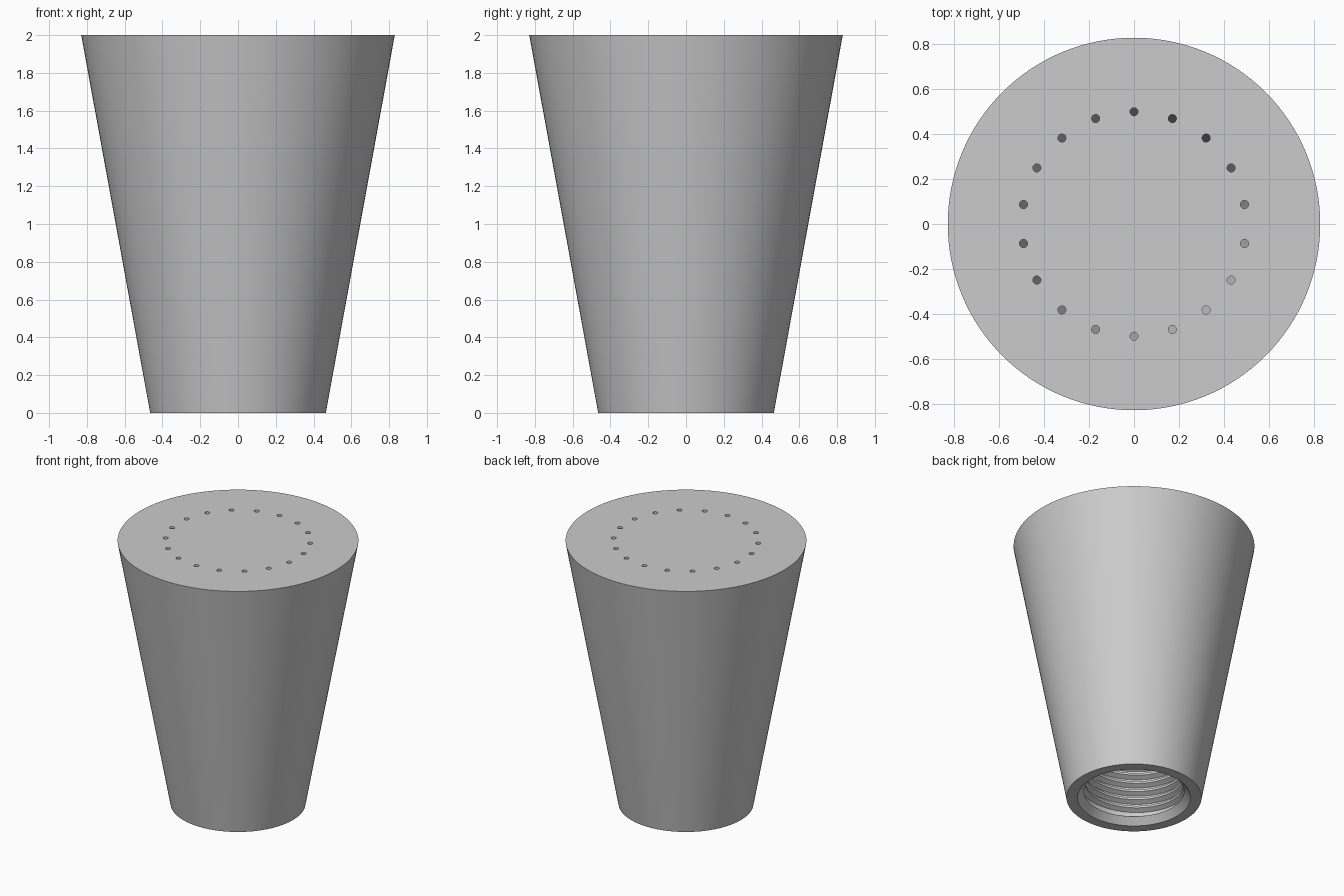
import bpy, bmesh
from math import pi, cos, sin, radians
from mathutils import Vector, Matrix

cube = bpy.data.objects.get("Cube")
if cube:
    bpy.data.objects.remove(cube, do_unlink=True)

TOP, PLATE = 2.0, 0.06
SEGMENTS = 128
BORE_R, BORE_TOP = 0.38, 0.5
HOLES, HOLE_RING, HOLE_R = 18, 0.5, 0.018

grey = bpy.data.materials.new("light grey")
grey.use_nodes = True
grey.diffuse_color = (0.6, 0.6, 0.6, 1)
grey.node_tree.nodes["Principled BSDF"].inputs["Base Color"].default_value = (0.6, 0.6, 0.6, 1)


def make_object(name, bm):
    bmesh.ops.recalc_face_normals(bm, faces=bm.faces)
    mesh = bpy.data.meshes.new(name)
    bm.to_mesh(mesh)
    bm.free()
    mesh.materials.append(grey)
    obj = bpy.data.objects.new(name, mesh)
    bpy.context.collection.objects.link(obj)
    return obj


def activate(obj):
    bpy.ops.object.select_all(action="DESELECT")
    obj.select_set(True)
    bpy.context.view_layer.objects.active = obj


def lathe(name, profile):
    bm = bmesh.new()
    verts = [bm.verts.new((r, 0, z)) for r, z in profile]
    edges = [bm.edges.new(pair) for pair in zip(verts, verts[1:])]
    bmesh.ops.spin(bm, geom=verts + edges, cent=(0, 0, 0), axis=(0, 0, 1),
                   angle=2 * pi, steps=SEGMENTS)
    bmesh.ops.remove_doubles(bm, verts=bm.verts, dist=1e-5)
    return make_object(name, bm)


# Hollow tapered body: outside, chamfered mouth, bore, inner cone
body = lathe("tapered_body", [
    (0, TOP), (0.83, TOP), (0.465, 0), (0.39, 0), (0.345, 0.05),
    (BORE_R, 0.07), (BORE_R, BORE_TOP), (0.75, TOP - PLATE), (0, TOP - PLATE)])

# Ring of holes through the top plate
bm = bmesh.new()
for i in range(HOLES):
    a = pi / 2 + 2 * pi * i / HOLES
    place = Matrix.Translation((HOLE_RING * cos(a), HOLE_RING * sin(a), TOP))
    bmesh.ops.create_cone(bm, cap_ends=True, segments=24, radius1=HOLE_R,
                          radius2=HOLE_R, depth=4 * PLATE, matrix=place)
cutter = make_object("hole_cutter", bm)
cutter.hide_render = True

drill = body.modifiers.new("holes", "BOOLEAN")
drill.operation = "DIFFERENCE"
drill.solver = "EXACT"
drill.object = cutter
activate(body)
bpy.ops.object.modifier_apply(modifier=drill.name)
bpy.data.objects.remove(cutter, do_unlink=True)

# Helical thread ridge inside the bore
PITCH, START = 0.065, 0.085
section = [(0.385, -0.028), (0.345, -0.008), (0.345, 0.008), (0.385, 0.028)]
steps = int((BORE_TOP - START) / PITCH * SEGMENTS)
bm = bmesh.new()
rows = []
for i in range(steps + 1):
    a = 2 * pi * i / SEGMENTS
    z = START + PITCH * i / SEGMENTS
    rows.append([bm.verts.new((r * cos(a), r * sin(a), z + dz)) for r, dz in section])
for low, high in zip(rows, rows[1:]):
    for j in range(len(section)):
        k = (j + 1) % len(section)
        bm.faces.new((low[j], low[k], high[k], high[j]))
bm.faces.new(rows[0])
bm.faces.new(rows[-1])
thread = make_object("screw_thread", bm)

for obj in (body, thread):
    activate(obj)
    bpy.ops.object.shade_smooth_by_angle(angle=radians(25))
